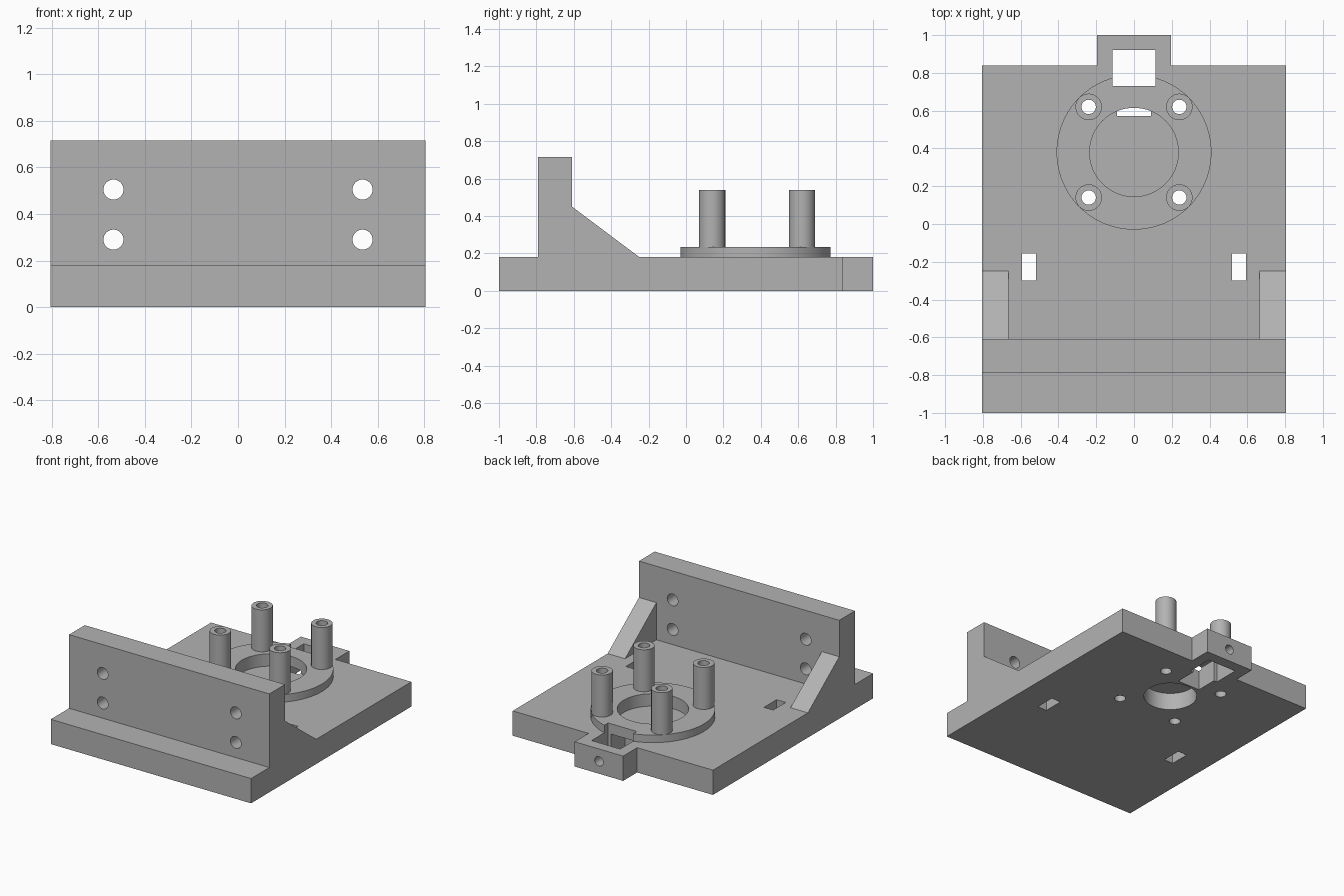
import bpy
import bmesh
import math
from mathutils import Matrix, Vector

cube = bpy.data.objects.get("Cube")
if cube:
    bpy.data.objects.remove(cube, do_unlink=True)

grey = bpy.data.materials.new("plain_grey")
grey.use_nodes = True
colour = (0.45, 0.45, 0.45, 1)
grey.diffuse_color = colour
grey.node_tree.nodes["Principled BSDF"].inputs["Base Color"].default_value = colour


def finish(name, bm):
    bmesh.ops.recalc_face_normals(bm, faces=bm.faces)
    mesh = bpy.data.meshes.new(name)
    bm.to_mesh(mesh)
    bm.free()
    mesh.materials.append(grey)
    obj = bpy.data.objects.new(name, mesh)
    bpy.context.collection.objects.link(obj)
    return obj


def prism(name, outline, start, offset):
    """Extrude a closed outline; start maps 2D points into 3D."""
    bm = bmesh.new()
    face = bm.faces.new([bm.verts.new(start(a, b)) for a, b in outline])
    new = bmesh.ops.extrude_face_region(bm, geom=[face])["geom"]
    verts = [v for v in new if isinstance(v, bmesh.types.BMVert)]
    bmesh.ops.translate(bm, verts=verts, vec=Vector(offset))
    return finish(name, bm)


def box(name, x0, x1, y0, y1, z0, z1):
    return prism(name, [(x0, y0), (x1, y0), (x1, y1), (x0, y1)],
                 lambda a, b: (a, b, z0), (0, 0, z1 - z0))


def cylinder(name, radius, x, y, z0, z1, sides=64):
    bm = bmesh.new()
    bmesh.ops.create_cone(bm, cap_ends=True, segments=sides, radius1=radius,
                          radius2=radius, depth=z1 - z0,
                          matrix=Matrix.Translation((x, y, (z0 + z1) / 2)))
    return finish(name, bm)


def bore_y(name, radius, x, z, y0, y1):
    bm = bmesh.new()
    place = Matrix.Translation((x, (y0 + y1) / 2, z)) @ Matrix.Rotation(math.pi / 2, 4, "X")
    bmesh.ops.create_cone(bm, cap_ends=True, segments=32, radius1=radius,
                          radius2=radius, depth=y1 - y0, matrix=place)
    return finish(name, bm)


def cut(obj, cutters):
    """Subtract every cutter and bake the result into the mesh."""
    for cutter in cutters:
        mod = obj.modifiers.new("cut", "BOOLEAN")
        mod.operation = "DIFFERENCE"
        mod.solver = "EXACT"
        mod.object = cutter
    graph = bpy.context.evaluated_depsgraph_get()
    obj.data = bpy.data.meshes.new_from_object(obj.evaluated_get(graph))
    obj.modifiers.clear()


HALF, TOP, CY, RIM = 0.805, 0.18, 0.38, 0.235
posts = [(x, y) for x in (-0.24, 0.24) for y in (0.14, 0.62)]

# Base plate with rear tab
right = [(HALF, -1), (HALF, 0.84), (0.195, 0.84), (0.195, 1)]
base = prism("base_plate", right + [(-x, y) for x, y in reversed(right)],
             lambda a, b: (a, b, 0), (0, 0, TOP))

# Upright wall and its gussets
wall = box("upright_wall", -HALF, HALF, -0.79, -0.61, TOP, 0.715)
for side, x in (("left", 0.665), ("right", -HALF)):
    prism(side + "_gusset", [(-0.61, TOP), (-0.25, TOP), (-0.61, 0.45)],
          lambda a, b: (x, a, b), (0.14, 0, 0))

# Round flange and four hollow standoffs
flange = cylinder("round_flange", 0.41, 0, CY, TOP, RIM, 96)
standoffs = [cylinder("standoff", 0.07, x, y, RIM, 0.54, 48) for x, y in posts]

# Cutters: recesses, windows and bolt holes
post_bores = [cylinder("post_bore", 0.038, x, y, -0.1, 0.7, 32) for x, y in posts]
recess = cylinder("upper_recess", 0.235, 0, CY, 0.145, 0.4)
under_recess = cylinder("under_recess", 0.178, 0, CY, -0.1, 0.125)
window = box("tab_window", -0.115, 0.115, 0.73, 0.92, -0.1, 0.4)
channel = box("under_channel", -0.09, 0.09, 0.572, 0.75, -0.1, 0.16)
slots = [box("slot", x - 0.037, x + 0.037, -0.3, -0.155, -0.1, 0.4) for x in (-0.555, 0.555)]
tab_bore = bore_y("tab_bore", 0.034, 0, 0.09, 0.85, 1.1)
wall_bores = [bore_y("wall_bore", 0.043, x, z, -0.9, -0.5)
              for x in (-0.535, 0.535) for z in (0.29, 0.505)]

cut(base, post_bores + slots + [recess, under_recess, window, channel, tab_bore])
cut(flange, post_bores + [recess, window])
cut(wall, wall_bores)
for post, bore in zip(standoffs, post_bores):
    cut(post, [bore])

for helper in post_bores + slots + wall_bores + [recess, under_recess, window, channel, tab_bore]:
    bpy.data.objects.remove(helper, do_unlink=True)

# Smooth round walls, keep edges crisp
bpy.ops.object.select_all(action="DESELECT")
for obj in [base, flange, wall] + standoffs:
    obj.select_set(True)
    bpy.context.view_layer.objects.active = obj
bpy.ops.object.shade_smooth_by_angle(angle=math.radians(30))
